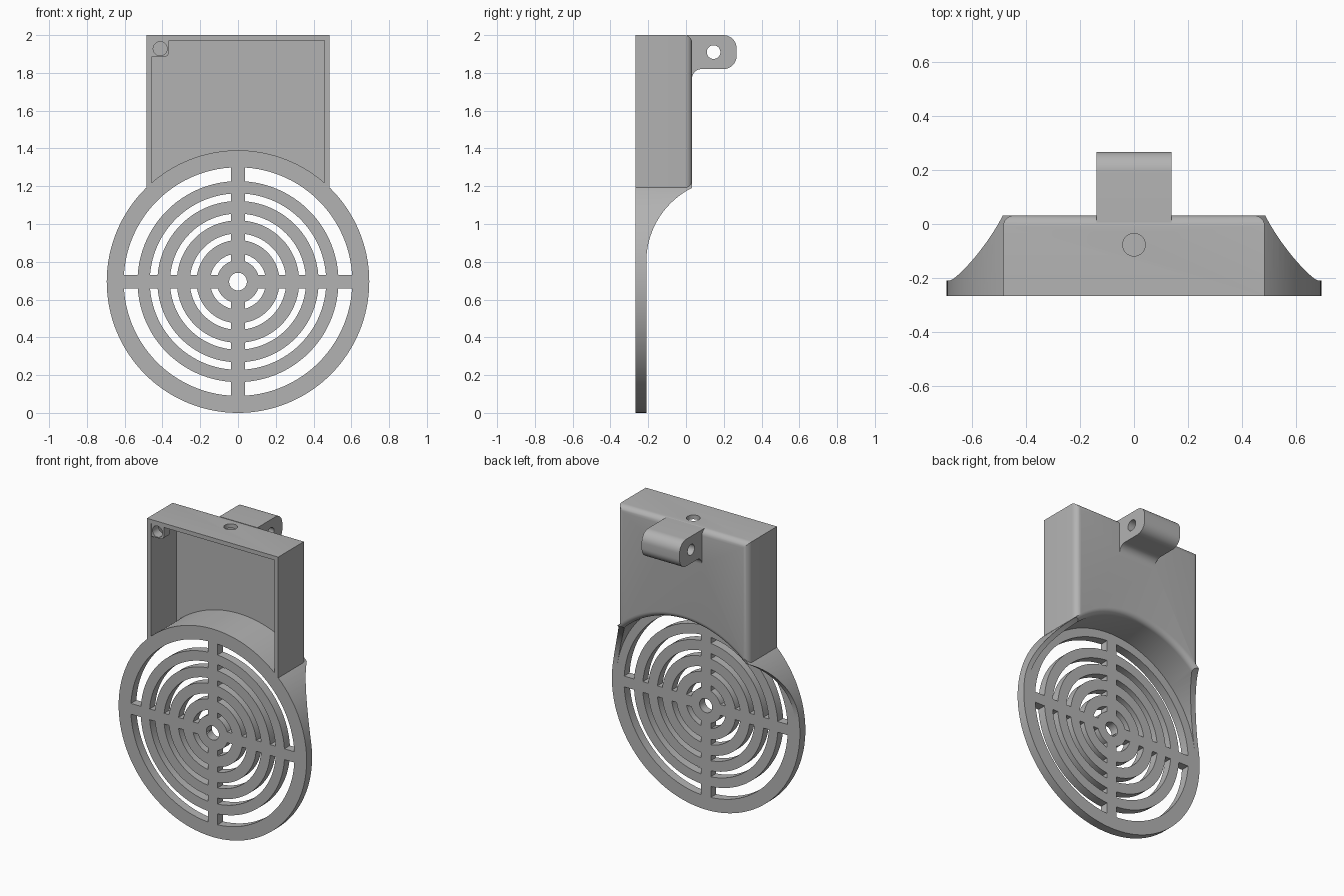
import bpy, bmesh
from math import sin, cos, asin, pi, sqrt
from mathutils import Matrix

FRONT, BACK, DISC_BACK = -0.268, 0.032, -0.21
CZ, R = 0.695, 0.695          # grille centre height and radius
R_IN = 0.662                  # inner radius of the shroud
HALF_W, TOP, WALL = 0.485, 2.0, 0.028

if "Cube" in bpy.data.objects:
    bpy.data.objects.remove(bpy.data.objects["Cube"], do_unlink=True)

grey = bpy.data.materials.new("plain grey")
grey.use_nodes = True
colour = (0.45, 0.45, 0.45, 1)
grey.diffuse_color = colour
grey.node_tree.nodes["Principled BSDF"].inputs["Base Color"].default_value = colour


def finish(name, bm):
    bmesh.ops.recalc_face_normals(bm, faces=bm.faces)
    mesh = bpy.data.meshes.new(name)
    bm.to_mesh(mesh)
    bm.free()
    mesh.materials.append(grey)
    obj = bpy.data.objects.new(name, mesh)
    bpy.context.collection.objects.link(obj)
    return obj


def arc(a, b, r, start, end, n=16):
    steps = [start + (end - start) * i / n for i in range(n + 1)]
    return [(a + r * cos(t), b + r * sin(t)) for t in steps]


def circle(a, b, r, n=32):
    return arc(a, b, r, 0, 2 * pi, n)[:-1]


def prism(name, points, axis, lo, hi):
    """Extrude a flat outline along one axis."""
    place = {"x": lambda a, b, d: (d, a, b),
             "y": lambda a, b, d: (a, d, b),
             "z": lambda a, b, d: (a, b, d)}[axis]
    bm = bmesh.new()
    ends = [[bm.verts.new(place(a, b, d)) for a, b in points] for d in (lo, hi)]
    for ring in ends:
        bm.faces.new(ring)
    for i in range(len(points)):
        j = (i + 1) % len(points)
        bm.faces.new((ends[0][i], ends[0][j], ends[1][j], ends[1][i]))
    return finish(name, bm)


def combine(target, tool, operation="DIFFERENCE"):
    mod = target.modifiers.new("combine", "BOOLEAN")
    mod.operation, mod.object, mod.solver = operation, tool, "EXACT"
    bpy.context.view_layer.objects.active = target
    bpy.ops.object.modifier_apply(modifier=mod.name)
    bpy.data.objects.remove(tool, do_unlink=True)


# Housing box, with its top and side edges rounded at the back
bm = bmesh.new()
bmesh.ops.create_cube(bm, size=1)
for v in bm.verts:
    v.co.x *= 2 * HALF_W
    v.co.y = BACK if v.co.y > 0 else FRONT
    v.co.z = TOP if v.co.z > 0 else 1.0
edges = [e for e in bm.edges if all(v.co.y > 0 for v in e.verts)
         and any(v.co.z > 1.5 for v in e.verts)]
bmesh.ops.bevel(bm, geom=edges, offset=0.04, segments=6, profile=0.5, affect="EDGES")
body = finish("grille_housing", bm)

# Round shroud, swept down to a thin disc by a curved cut
combine(body, prism("shroud", circle(0, CZ, R, 128), "y", FRONT, BACK), "UNION")
sweep_r, sweep_z = 0.437, 0.8
end = asin((1.19 - sweep_z) / sweep_r)
sweep = arc(DISC_BACK + sweep_r, sweep_z, sweep_r, pi, pi - end, 24)
outline = [(DISC_BACK, -0.1)] + sweep + [(0.3, 1.19), (0.3, -0.1)]
combine(body, prism("sweep_cutter", outline, "x", -1, 1))

# Hollow behind the grille, flaring softly at the back
f = 0.036
profile = [(0, DISC_BACK), (R_IN, DISC_BACK)]
profile += arc(R_IN + f, BACK - f, f, pi, pi / 2, 6) + [(R_IN + f, 0.1), (0, 0.1)]
bm = bmesh.new()
verts = [bm.verts.new((r, y, CZ)) for r, y in profile]
chain = [bm.edges.new(pair) for pair in zip(verts, verts[1:])]
bmesh.ops.spin(bm, geom=verts + chain, cent=(0, 0, CZ), axis=(0, 1, 0),
               angle=2 * pi, steps=128)
bmesh.ops.remove_doubles(bm, verts=bm.verts, dist=0.0001)
combine(body, finish("hollow_cutter", bm))

# Front compartment with an arched floor
inner = HALF_W - WALL
side = asin(inner / R)
outline = arc(0, CZ, R, pi / 2 + side, pi / 2 - side, 40)
outline += [(inner, TOP - WALL), (-inner, TOP - WALL)]
combine(body, prism("compartment_cutter", outline, "y", FRONT - 0.1, BACK - WALL))

# Grille slots: five rings split by four spokes
spoke = 0.036
for outer, inner_r in [(0.605, 0.532), (0.467, 0.427), (0.36, 0.324),
                       (0.255, 0.22), (0.148, 0.113)]:
    for k in range(4):
        a, b = asin(spoke / outer), asin(spoke / inner_r)
        q = k * pi / 2
        slot = arc(0, CZ, outer, q + a, q + pi / 2 - a, 24)
        slot += arc(0, CZ, inner_r, q + pi / 2 - b, q + b, 24)
        combine(body, prism("slot_cutter", slot, "y", FRONT - 0.1, DISC_BACK + 0.05))
combine(body, prism("centre_cutter", circle(0, CZ, 0.047), "y", -0.4, -0.1))

# Mounting lug with rounded end, fillet underneath and a cross hole
low, tip, r, g = 1.82, 0.268, 0.07, 0.05
lug = [(0.005, TOP)] + arc(tip - r, TOP - r, r, pi / 2, 0, 10)
lug += arc(tip - r, low + r, r, 0, -pi / 2, 10)
lug += arc(BACK + g, low - g, g, pi / 2, pi, 8) + [(0.005, low - g)]
combine(body, prism("lug", lug, "x", -0.14, 0.14), "UNION")
combine(body, prism("lug_hole", circle(0.146, 1.91, 0.036), "x", -0.3, 0.3))

# Hole through the top wall
combine(body, prism("top_hole", circle(0, -0.077, 0.042), "z", 1.9, 2.1))

# Small screw boss in the upper corner of the compartment
bx, bz = -0.412, 1.928
boss = [(-0.47, 1.985), (-0.47, 1.885)] + arc(-0.39, 1.91, 0.025, -pi / 2, 0, 6)
boss += [(-0.365, 1.985)]
combine(body, prism("boss", boss, "y", FRONT + 0.006, FRONT + 0.07), "UNION")
combine(body, prism("boss_hole", circle(bx, bz, 0.037), "y", -0.4, -0.15))

# Smooth curves, crisp edges
bpy.ops.object.select_all(action="DESELECT")
body.select_set(True)
bpy.context.view_layer.objects.active = body
bpy.ops.object.shade_smooth_by_angle(angle=pi / 6)
